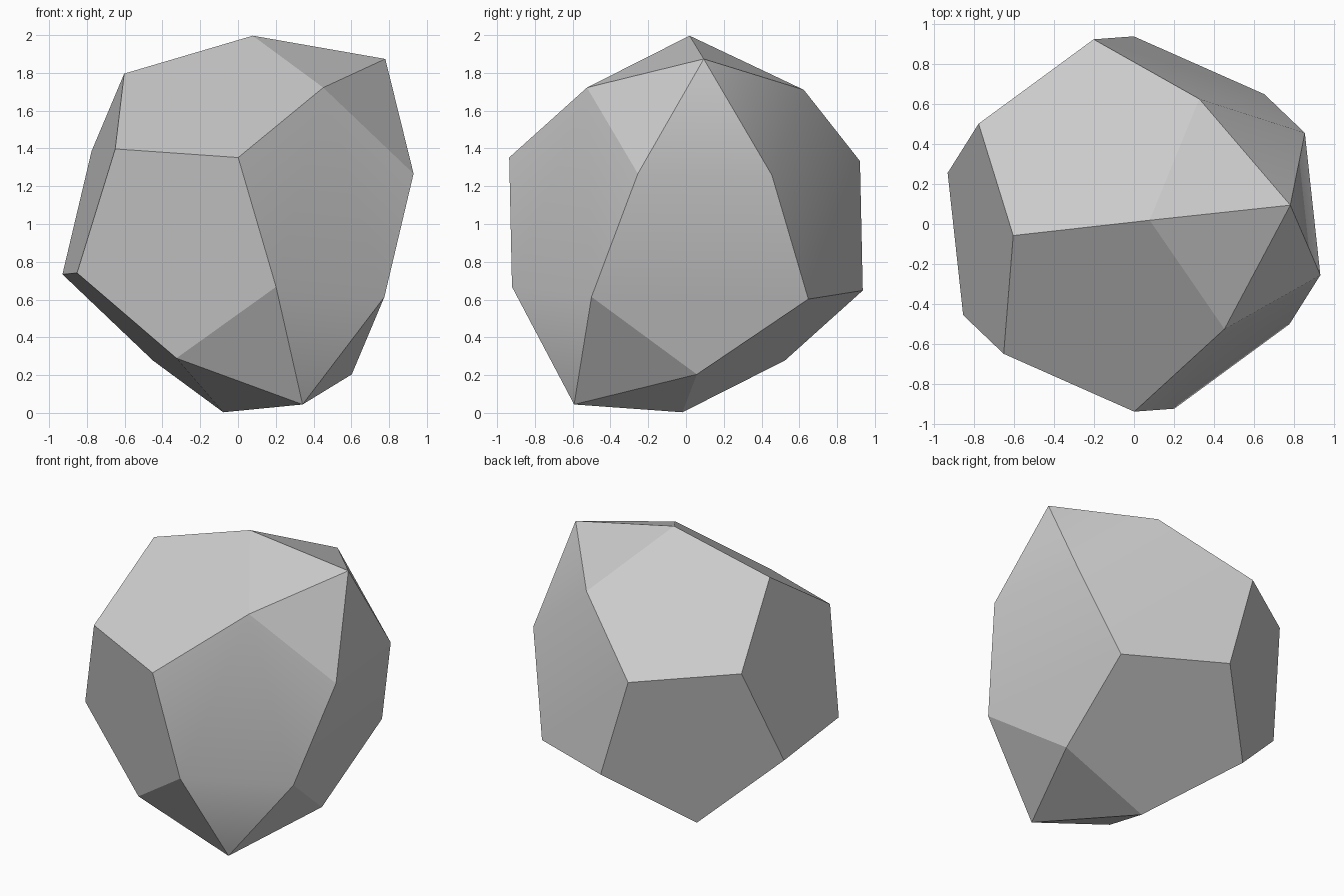
import bpy
import bmesh
from math import sqrt
from itertools import product
from mathutils import Matrix, Vector

cube = bpy.data.objects.get("Cube")
if cube:
    bpy.data.objects.remove(cube, do_unlink=True)

PHI = (1 + sqrt(5)) / 2
CENTRE = Vector((0, 0, 1))
PEAK_RADIUS = 1.175

# Directions of the two faces raised to a point
upper_peak = Vector((0.664, 0.080, 0.744)).normalized()
lower_peak = Vector((0.291, -0.504, -0.813)).normalized()


def frame(first, second):
    """Orthonormal axes spanned by two directions, as matrix columns."""
    a = first.normalized()
    c = first.cross(second).normalized()
    return Matrix((a, c.cross(a), c)).transposed()


# Turn a standard dodecahedron so two of its face axes meet the peaks
turn = frame(upper_peak, lower_peak) @ frame(
    Vector((1, 0, PHI)), Vector((-PHI, 1, 0))).transposed()

corners = [Vector(p) for p in product((-1, 1), repeat=3)]
for s, t in product((-1, 1), repeat=2):
    u, v = s / PHI, t * PHI
    corners += [Vector((0, u, v)), Vector((u, v, 0)), Vector((v, 0, u))]

# Twelve pentagons
bm = bmesh.new()
for corner in corners:
    bm.verts.new(CENTRE + turn @ corner.normalized())
bmesh.ops.convex_hull(bm, input=bm.verts[:])
bmesh.ops.dissolve_limit(bm, angle_limit=0.05, verts=bm.verts[:],
                         edges=bm.edges[:])
bmesh.ops.recalc_face_normals(bm, faces=bm.faces[:])

# Raise two of the pentagons into five-sided pyramids
for peak in (upper_peak, lower_peak):
    face = max(bm.faces, key=lambda f: f.normal.dot(peak))
    bmesh.ops.poke(bm, faces=[face])
    tip = min(bm.verts, key=lambda v: (v.co - CENTRE - peak * 0.795).length)
    tip.co = CENTRE + peak * PEAK_RADIUS
bm.normal_update()

# Crisp edges everywhere except three soft pyramid borders
for face in bm.faces:
    face.smooth = True
for edge in bm.edges:
    edge.smooth = False
for spot in ((0.60, 0.55, 1.49), (0.90, 0.10, 1.26), (0.49, -0.72, 0.64)):
    soft = min(bm.edges, key=lambda e: (
        (e.verts[0].co + e.verts[1].co) / 2 - Vector(spot)).length)
    soft.smooth = True

mesh = bpy.data.meshes.new("faceted_stone")
bm.to_mesh(mesh)
bm.free()
stone = bpy.data.objects.new("faceted_stone", mesh)
bpy.context.collection.objects.link(stone)

# Plain grey surface
grey = bpy.data.materials.new("plain_grey")
grey.use_nodes = True
colour = (0.6, 0.6, 0.6, 1)
grey.diffuse_color = colour
grey.node_tree.nodes["Principled BSDF"].inputs["Base Color"].default_value = colour
mesh.materials.append(grey)
